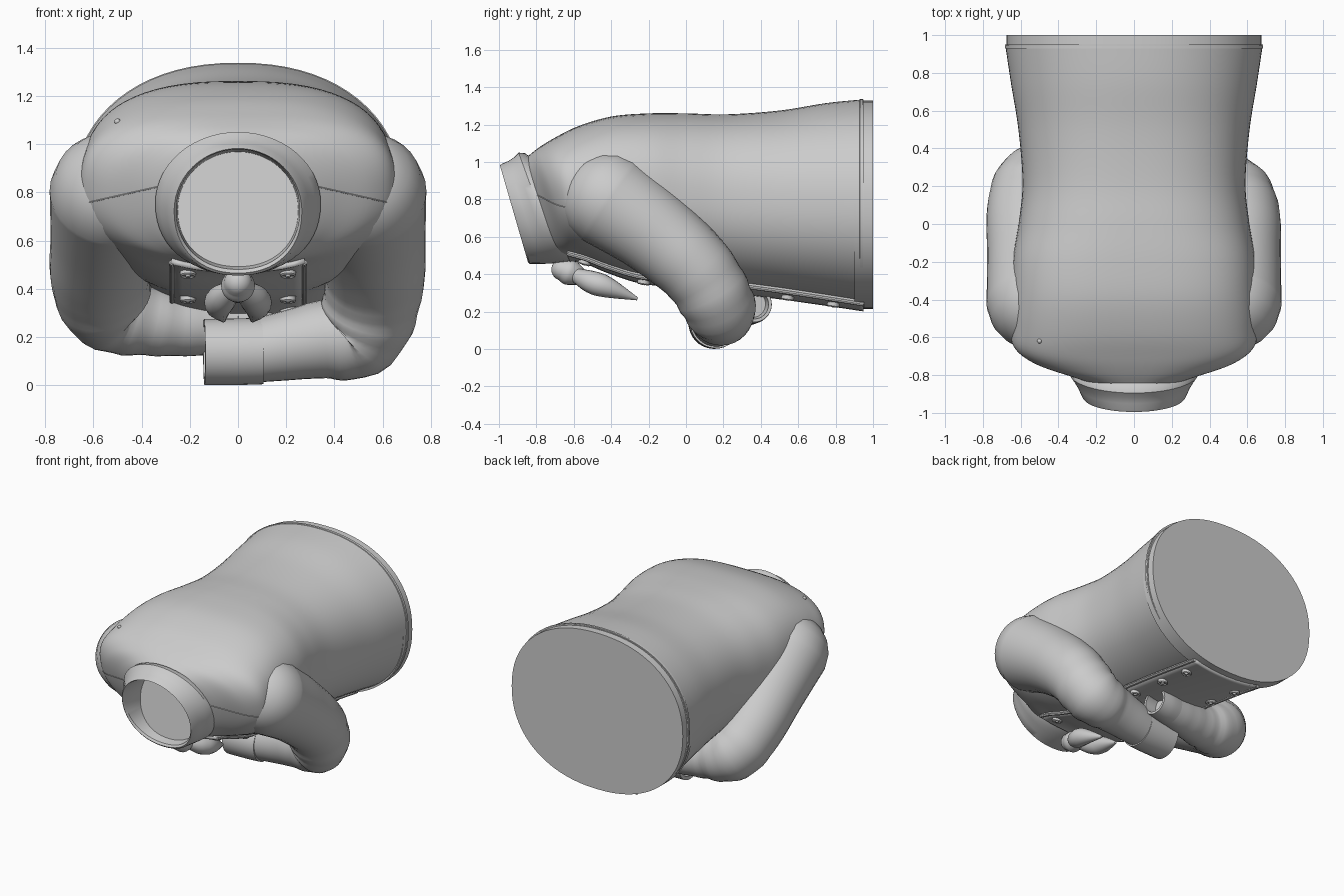
import bpy, bmesh, math
from mathutils import Vector
from mathutils.bvhtree import BVHTree

if "Cube" in bpy.data.objects:
    bpy.data.objects.remove(bpy.data.objects["Cube"])

GREY = (0.6, 0.6, 0.6, 1)
cloth = bpy.data.materials.new("plain grey")
cloth.use_nodes = True
cloth.diffuse_color = GREY
bsdf = next(n for n in cloth.node_tree.nodes if n.type == "BSDF_PRINCIPLED")
bsdf.inputs["Base Color"].default_value = GREY
made = []


def finish(name, bm):
    bmesh.ops.recalc_face_normals(bm, faces=bm.faces)
    me = bpy.data.meshes.new(name)
    bm.to_mesh(me)
    bm.free()
    me.materials.append(cloth)
    ob = bpy.data.objects.new(name, me)
    bpy.context.collection.objects.link(ob)
    made.append(ob)
    return ob


def spline(rows, n):
    """Catmull-Rom interpolation of rows of numbers."""
    out = []
    for i in range(len(rows) - 1):
        a, b, c, d = rows[max(i - 1, 0)], rows[i], rows[i + 1], rows[min(i + 2, len(rows) - 1)]
        for k in range(n):
            t = k / n
            out.append([0.5 * (2*q + (r - p)*t + (2*p - 5*q + 4*r - s)*t*t + (3*q - p - 3*r + s)*t**3)
                        for p, q, r, s in zip(a, b, c, d)])
    return out + [list(rows[-1])]


def skin(name, rings, closed=True, caps=(True, True)):
    """Bridge a list of point rings into a surface."""
    bm = bmesh.new()
    vs = [[bm.verts.new(p) for p in ring] for ring in rings]
    m = len(vs[0])
    for a, b in zip(vs, vs[1:]):
        for i in range(m if closed else m - 1):
            j = (i + 1) % m
            bm.faces.new((a[i], a[j], b[j], b[i]))
    for use, ring in zip(caps, (vs[0], vs[-1])):
        if use and closed:
            bm.faces.new(ring)
    return finish(name, bm)


def section(row, a, off=0.0):
    """Point at angle a on a rounded section given by its top, bottom and half width."""
    yt, zt, yb, zb, hw, e = row
    c, s = math.cos(a), math.sin(a)
    low = 2.2 if s < 0 else e
    x = math.copysign(abs(c) ** (2 / low), c) * (hw + off)
    half = Vector((0, yt - yb, zt - zb)) / 2
    v = math.copysign(abs(s) ** (2 / low), s) * (1 + off / half.length)
    return Vector((x, (yt + yb) / 2, (zt + zb) / 2)) + half * v


def hoop(row, n=72, off=0.0):
    return [section(row, math.tau * i / n, off) for i in range(n)]


def sweep(name, path, n=8, sides=32, dome=False, cuff=False, folds=0.0, dome_end=False):
    """Round tube along (x, y, z, radius) points."""
    pts = spline(path, n)
    pos = [Vector(p[:3]) for p in pts]
    tan = [(pos[min(i + 1, len(pos) - 1)] - pos[max(i - 1, 0)]).normalized() for i in range(len(pos))]
    st = []
    for i, p in enumerate(pts):
        f = i / (len(pts) - 1)
        wave = folds * math.exp(-((f - 0.6) / 0.18) ** 2) * math.sin(i * 1.6)
        st.append((pos[i], tan[i], p[3] * (1 + wave)))
    if dome:
        p, t, r = st[0]
        st = [(p - t * r * math.cos(k), t, r * math.sin(k)) for k in (0.02, 0.3, 0.6, 0.9, 1.2)] + st
    p, t, r = st[-1]
    if dome_end:
        st += [(p + t * r * math.sin(k), t, r * math.cos(k)) for k in (0.4, 0.8, 1.2, 1.55)]
    if cuff:
        st += [(p, t, r * 0.82), (p - t * 0.1, t, r * 0.76)]
    u = Vector((0, 0.6, 0.8)) if abs(st[0][1].x) > 0.8 else Vector((1, 0, 0))
    rings = []
    for p, t, r in st:
        u = (u - t * u.dot(t)).normalized()
        w = t.cross(u)
        rings.append([p + (u * math.cos(q) + w * math.sin(q)) * r
                      for q in (math.tau * k / sides for k in range(sides))])
    return skin(name, rings)


# Torso: top y, top z, bottom y, bottom z, half width, roundness
torso_rows = spline([
    (.95, 1.335, .95, .225, .682, 2.2),
    (.75, 1.315, .75, .255, .652, 2.2),
    (.5, 1.275, .5, .29, .612, 2.3),
    (.22, 1.255, .22, .325, .59, 2.4),
    (0, 1.26, .02, .345, .61, 2.5),
    (-.2, 1.26, -.14, .36, .64, 2.7),
    (-.4, 1.243, -.27, .38, .65, 2.8),
    (-.58, 1.19, -.42, .43, .655, 2.8),
    (-.71, 1.125, -.53, .475, .645, 2.8),
    (-.79, 1.075, -.6, .49, .56, 2.5),
    (-.84, 1.035, -.65, .485, .41, 2.3),
    (-.87, 1.01, -.7, .478, .3, 2.1)], 6)
torso = skin("torso", [hoop(r) for r in torso_rows], caps=(True, False))

# Hem: a raised lip and a slightly smaller end band
skin("hem_lip", [hoop((y, 1.335, y, .225, .682, 2.2), off=o)
                 for y, o in ((.925, -.01), (.93, .002), (.945, .002), (.95, -.01))])
skin("hem_band", [hoop((y, 1.328, y, .215, .675, 2.2)) for y in (.9, 1.0)])

# Standing collar with a deep neck opening
collar_rows = [
    (-.81, 1.01, -.59, .48, .325, 2), (-.86, 1.047, -.63, .468, .343, 2),
    (-.895, 1.05, -.68, .462, .343, 2), (-.92, 1.025, -.72, .457, .32, 2),
    (-.95, 1.005, -.78, .455, .295, 2), (-.985, .99, -.835, .455, .275, 2),
    (-.995, .982, -.845, .465, .265, 2), (-.985, .978, -.835, .48, .256, 2),
    (-.7, .968, -.78, .492, .25, 2)]
skin("collar", [hoop(r, 56) for r in collar_rows], caps=(False, True))

# Buttoned front panel following the underside
panel_rows = [r for r in torso_rows if r[2] > -.63]


def under(row, x, off):
    c = (abs(x) / row[4]) ** 1.1
    return section(row, -math.pi / 2 + math.copysign(math.asin(c), x), off)


xs = [-.27 + .54 * i / 12 for i in range(13)]
panel = skin("front_panel", [[under(r, x, .012) for x in xs] for r in panel_rows], closed=False)
mod = panel.modifiers.new("thickness", "SOLIDIFY")
mod.thickness, mod.offset = .024, 0
for side in (-1, 1):
    edge = [tuple(under(r, side * .265, .02)) + (.011,) for r in panel_rows]
    sweep("panel_piping", edge, n=1, sides=8)


# Buttons in two columns
def button(p, nrm):
    prof = ((-.01, .032), (.014, .034), (.02, .028), (.013, .02), (.013, .012), (.022, .008))
    u = Vector((1, 0, 0))
    u = (u - nrm * u.dot(nrm)).normalized()
    w = nrm.cross(u)
    skin("button", [[p + nrm * h + (u * math.cos(k * math.tau / 20) + w * math.sin(k * math.tau / 20)) * r
                     for k in range(20)] for h, r in prof])


for y in (-.54, -.22, .27, .55, .8):
    i = min(range(1, len(panel_rows) - 1), key=lambda k: abs(panel_rows[k][2] - y))
    for x in (-.2, .2):
        along = under(panel_rows[i - 1], x, .024) - under(panel_rows[i + 1], x, .024)
        button(under(panel_rows[i], x, .024), Vector((0, along.z, -along.y)).normalized())

# Sleeves: shoulder, elbow, folded forearm
sweep("left_sleeve", [(.525, -.41, .795, .257), (.55, -.17, .625, .228), (.565, .06, .42, .205),
                      (.5, .18, .225, .192), (.32, .175, .185, .158), (.06, .16, .14, .13)],
      dome=True, folds=.022)
sweep("left_cuff", [(.1, .16, .142, .138), (0, .155, .139, .138), (-.14, .15, .138, .137)],
      cuff=True)
sweep("right_sleeve", [(-.525, -.41, .795, .257), (-.55, -.17, .625, .228), (-.57, .08, .45, .207),
                       (-.52, .23, .325, .192), (-.33, .275, .26, .14), (-.1, .325, .24, .115),
                       (.04, .35, .24, .098)], dome=True, folds=.022)
sweep("right_cuff", [(-.02, .34, .24, .108), (.05, .355, .24, .104), (.13, .365, .238, .094)],
      cuff=True)

# Neckerchief knot and hanging tails
sweep("knot", [(0, -.66, .425, .06), (0, -.62, .41, .07), (0, -.56, .385, .045)],
      sides=20, dome=True, dome_end=True)
for side in (-1, 1):
    sweep("kerchief_tail", [(side * .02, -.6, .4, .035), (side * .065, -.51, .36, .06),
                            (side * .08, -.42, .33, .056), (side * .06, -.26, .268, .008)],
          sides=16, dome=True)

# Yoke seams laid on the chest
bm = bmesh.new()
bm.from_mesh(torso.data)
tree = BVHTree.FromBMesh(bm)
bm.free()
for side in (-1, 1):
    line = []
    for i in range(15):
        f = i / 14
        hit = tree.ray_cast(Vector((side * (.32 + .31 * f), -2, .825 - .07 * f)), Vector((0, 1, 0)))[0]
        if hit:
            line.append(tuple(hit) + (.003,))
    if len(line) > 2:
        sweep("yoke_seam", line, n=1, sides=6)

# Small stud on the shoulder
hit = tree.ray_cast(Vector((-.5, -.62, 3)), Vector((0, 0, -1)))[0]
if hit:
    bm = bmesh.new()
    bmesh.ops.create_uvsphere(bm, u_segments=12, v_segments=8, radius=.013)
    bmesh.ops.translate(bm, verts=bm.verts, vec=hit)
    finish("shoulder_stud", bm)

# Smooth shading with crisp rims
bpy.ops.object.select_all(action="DESELECT")
for ob in made:
    ob.select_set(True)
bpy.context.view_layer.objects.active = torso
bpy.ops.object.shade_smooth_by_angle(angle=math.radians(40))
